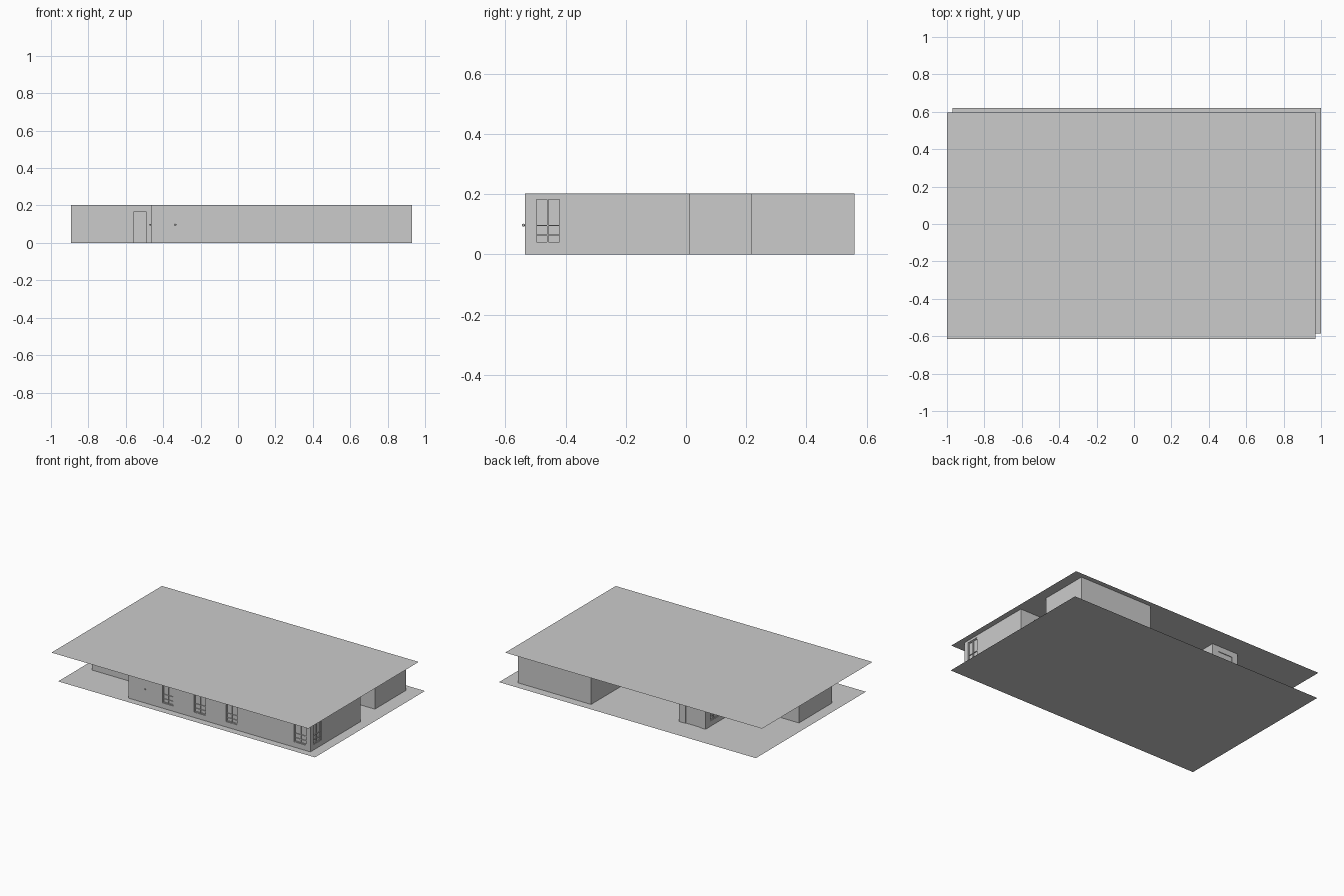
import bpy, bmesh
from mathutils import Vector, Matrix

if "Cube" in bpy.data.objects:
    bpy.data.objects.remove(bpy.data.objects["Cube"])

H = 0.203   # wall height
T = 0.022   # wall thickness


def make(name, boxes):
    """One object out of (low corner, high corner) boxes."""
    bm = bmesh.new()
    for lo, hi in boxes:
        lo, hi = Vector(lo), Vector(hi)
        m = Matrix.Translation((lo + hi) / 2) @ Matrix.Diagonal((*(hi - lo), 1))
        bmesh.ops.create_cube(bm, size=1, matrix=m)
    me = bpy.data.meshes.new(name)
    bm.to_mesh(me)
    bm.free()
    ob = bpy.data.objects.new(name, me)
    bpy.context.collection.objects.link(ob)
    return ob


def strip(axis, c, t, a, b, z0, z1):
    """Upright box running a..b along an axis, centred on c across it."""
    if axis == 'x':
        return (a, c - t / 2, z0), (b, c + t / 2, z1)
    return (c - t / 2, a, z0), (c + t / 2, b, z1)


def wall(name, axis, c, a, b, openings=()):
    boxes, pos = [], a
    for o0, o1, z0, z1 in sorted(openings):
        boxes.append(strip(axis, c, T, pos, o0, 0, H))
        if z0 > 0:
            boxes.append(strip(axis, c, T, o0, o1, 0, z0))
        boxes.append(strip(axis, c, T, o0, o1, z1, H))
        pos = o1
    boxes.append(strip(axis, c, T, pos, b, 0, H))
    make(name, boxes)


def window(name, axis, c, a, b, z0=0.037, z1=0.187):
    w, mid = 0.005, (a + b) / 2
    bars = [(a, a + w, z0, z1), (b - w, b, z0, z1), (a, b, z0, z0 + w), (a, b, z1 - w, z1),
            (mid - w / 2, mid + w / 2, z0, z1), (a, b, 0.063, 0.066), (a, b, 0.094, 0.097)]
    make(name + "_frame", [strip(axis, c, 0.014, *bar) for bar in bars])
    make(name + "_glass", [strip(axis, c, 0.003, a, b, z0, z1)])


def slab(name, x0, x1, y0, y1, z):
    me = bpy.data.meshes.new(name)
    me.from_pydata([(x0, y0, z), (x1, y0, z), (x1, y1, z), (x0, y1, z)], [], [(0, 1, 2, 3)])
    bpy.context.collection.objects.link(bpy.data.objects.new(name, me))


def knob(name, loc):
    bpy.ops.mesh.primitive_uv_sphere_add(segments=12, ring_count=8, radius=0.005, location=loc)
    bpy.context.object.name = name
    bpy.ops.object.shade_smooth()


def door(a, b):
    return (a, b, 0, 0.165)


# Floor and roof sheets, slightly offset from each other
slab("floor", -0.97, 1.0, -0.585, 0.62, 0)
slab("roof", -1.0, 0.97, -0.615, 0.595, H)

# Outer walls with windows
front_windows = [(-0.205, -0.12), (0.037, 0.127), (0.282, 0.368), (0.805, 0.897)]
h = T / 2
wz = (0.037, 0.187)
wall("front_wall", 'x', -0.535 + h, -0.465, 0.93, [(*w, *wz) for w in front_windows])
for i, w in enumerate(front_windows):
    window(f"front_window_{i + 1}", 'x', -0.535 + h, *w)
wall("right_wall", 'y', 0.93 - h, -0.535, 0.01, [(-0.502, -0.415, *wz)])
window("right_window", 'y', 0.93 - h, -0.502, -0.415)
wall("corridor_left_wall", 'y', -0.465 + h, -0.535, 0.45, [door(-0.13, -0.03), (0.31, 0.395, *wz)])
window("corridor_left_window", 'y', -0.465 + h, 0.31, 0.395)
wall("corridor_back_wall", 'x', 0.45 - h, -0.465, -0.262, [door(-0.42, -0.31)])
make("back_door", [strip('x', 0.45 - h, 0.012, -0.42, -0.31, 0, 0.165)])

# Left room
wall("left_room_side", 'y', -0.892 + h, -0.325, 0.036)
wall("left_room_back", 'x', 0.036 - h, -0.892, -0.465)
wall("left_room_front", 'x', -0.325 + h, -0.892, -0.465, [door(-0.56, -0.49)])

# Central hall
wall("hall_left", 'y', -0.273, -0.345, 0.45, [door(-0.09, 0.14)])
wall("hall_front", 'x', -0.345 + h, -0.284, 0.51)
wall("hall_back", 'x', 0.222 - h, -0.284, 0.52, [door(0.36, 0.46)])
wall("hall_right", 'y', 0.51, -0.535, 0.222, [door(-0.47, -0.355), door(-0.25, -0.05)])

# Right rooms and the closet between them
wall("right_room_back", 'x', 0.012 - h, 0.51, 0.93, [door(0.75, 0.82)])
wall("back_room_left", 'y', 0.347, 0.2, 0.56)
wall("back_room_back", 'x', 0.56 - h, 0.336, 0.897)
wall("back_room_right", 'y', 0.897 - h, 0.218, 0.56)
wall("back_room_front", 'x', 0.218 + h, 0.51, 0.897, [door(0.64, 0.73)])
wall("closet_left", 'y', 0.59, 0.0, 0.222)
wall("closet_right", 'y', 0.75, 0.0, 0.222)

# Knobs of the two flush entrance doors
knob("front_door_knob", (-0.335, -0.54, 0.097))
knob("side_door_knob", (-0.47, -0.44, 0.097))
